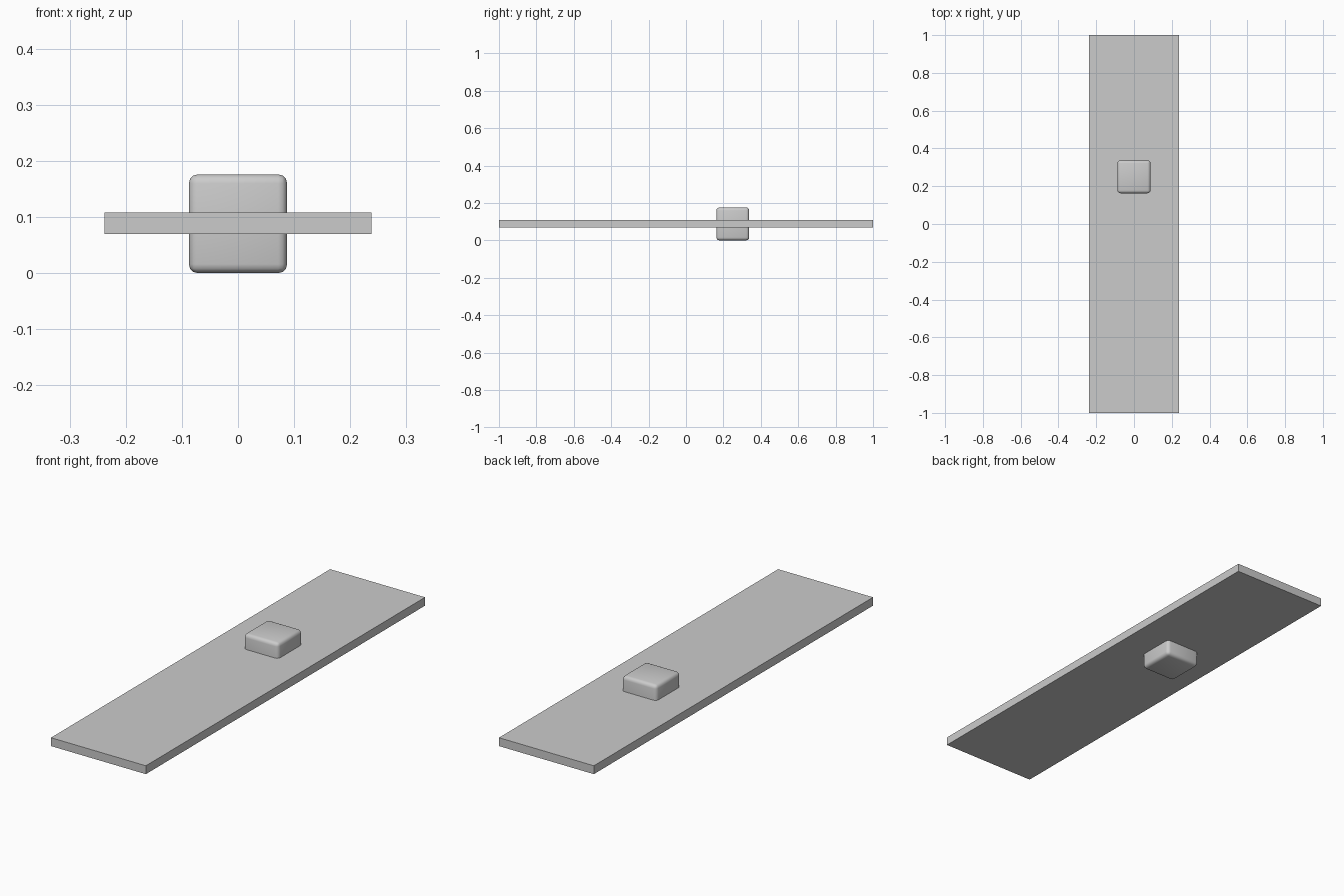
import bpy

if "Cube" in bpy.data.objects:
    bpy.data.objects.remove(bpy.data.objects["Cube"])


def box(name, size, location):
    bpy.ops.mesh.primitive_cube_add(size=1, location=location)
    obj = bpy.context.object
    obj.name = name
    obj.scale = size
    bpy.ops.object.transform_apply(location=False, rotation=False, scale=True)
    return obj


# Flat sharp-edged plank
box("plank", (0.476, 2.0, 0.038), (0, 0, 0.089))

# Rounded block passing through the plank
block = box("rounded_block", (0.175, 0.175, 0.176), (0, 0.25, 0.088))
bevel = block.modifiers.new("rounded_edges", 'BEVEL')
bevel.width = 0.016
bevel.segments = 3
bpy.ops.object.shade_smooth()
